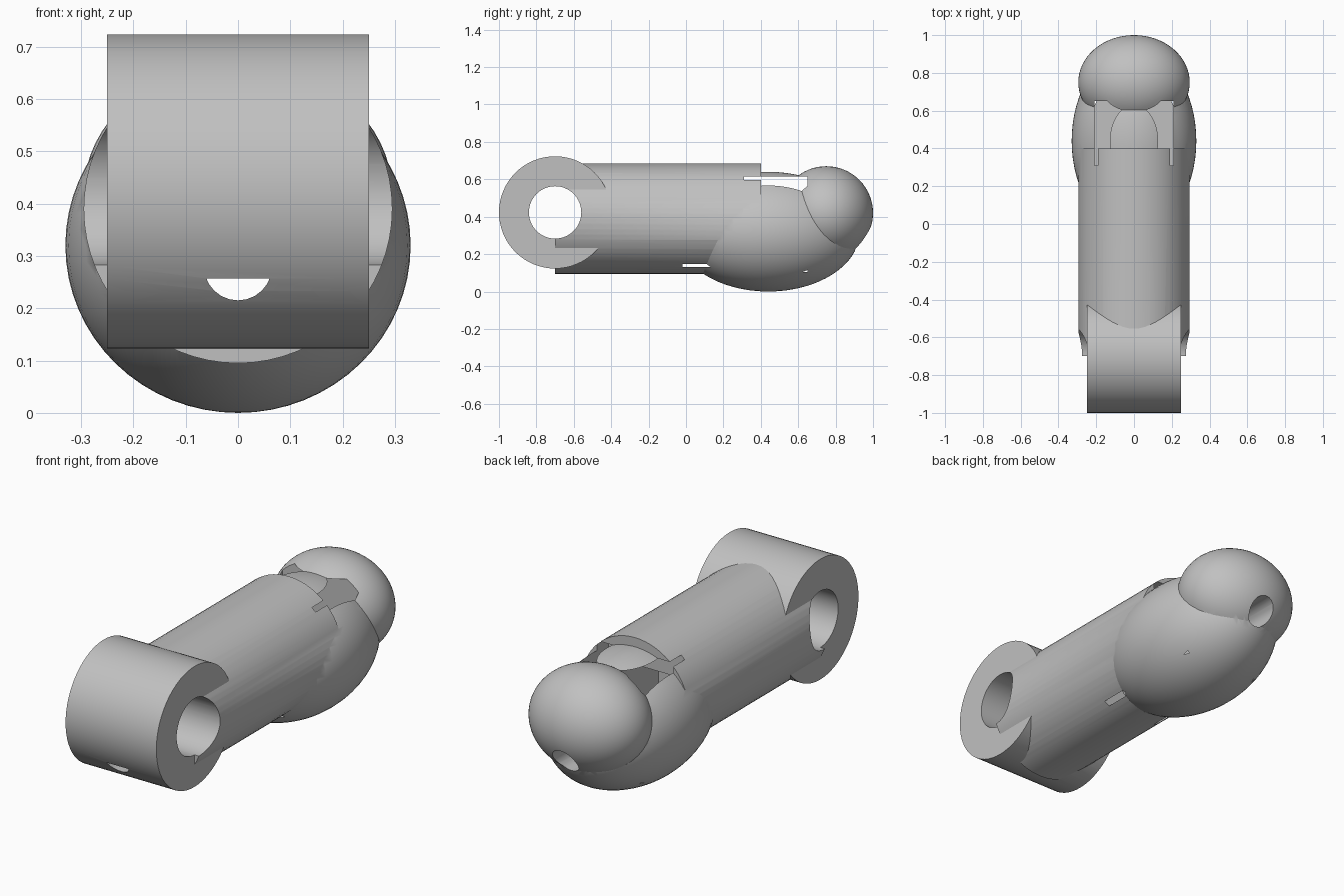
import bpy
import math

cube = bpy.data.objects.get("Cube")
if cube:
    bpy.data.objects.remove(cube, do_unlink=True)

grey = bpy.data.materials.new("plain_grey")
grey.use_nodes = True
tone = (0.53, 0.53, 0.53, 1)
grey.diffuse_color = tone
grey.node_tree.nodes["Principled BSDF"].inputs["Base Color"].default_value = tone


def finish(name):
    ob = bpy.context.object
    ob.name = name
    ob.data.materials.append(grey)
    bpy.ops.object.transform_apply(location=False, rotation=True, scale=True)
    return ob


def rod(name, radius, length, centre, along, sides=64):
    turn = {"x": (0, math.pi / 2, 0), "y": (math.pi / 2, 0, 0)}[along]
    bpy.ops.mesh.primitive_cylinder_add(vertices=sides, radius=radius, depth=length,
                                        location=centre, rotation=turn)
    return finish(name)


def ellipsoid(name, radii, centre):
    bpy.ops.mesh.primitive_uv_sphere_add(segments=64, ring_count=32, radius=1,
                                         location=centre)
    bpy.context.object.scale = radii
    return finish(name)


def block(name, low, high):
    bpy.ops.mesh.primitive_cube_add(
        size=1, location=[(a + b) / 2 for a, b in zip(low, high)])
    bpy.context.object.scale = [b - a for a, b in zip(low, high)]
    return finish(name)


def combine(body, other, operation):
    mod = body.modifiers.new(other.name, "BOOLEAN")
    mod.operation = operation
    mod.solver = "EXACT"
    mod.object = other
    bpy.context.view_layer.objects.active = body
    bpy.ops.object.modifier_apply(modifier=mod.name)
    bpy.data.objects.remove(other, do_unlink=True)


# Solid parts: shaft, hinge barrel, soft pad below and rounded tip
body = rod("finger_segment", 0.295, 1.1, (0, -0.15, 0.39), "y")
solids = [
    rod("hinge_barrel", 0.3, 0.5, (0, -0.7, 0.423), "x"),
    ellipsoid("finger_pad", (0.33, 0.49, 0.32), (0, 0.44, 0.32)),
    ellipsoid("finger_tip", (0.295, 0.25, 0.25), (0, 0.75, 0.42)),
]
for part in solids:
    combine(body, part, "UNION")

# Openings: hinge pin bore, cord channel, nail pocket and inner chamber
cutters = [
    rod("pin_bore", 0.14, 1, (0, -0.7, 0.423), "x"),
    rod("cord_channel", 0.065, 2.15, (0, 0.125, 0.28), "y", 24),
    block("nail_pocket", (-0.21, 0.31, 0.105), (0.21, 0.65, 0.615)),
    block("inner_chamber", (-0.166, -0.02, 0.13), (0.166, 0.33, 0.5)),
]
for cutter in cutters:
    combine(body, cutter, "DIFFERENCE")

# Smooth curved surfaces with crisp seams
bpy.ops.object.select_all(action="DESELECT")
body.select_set(True)
bpy.context.view_layer.objects.active = body
bpy.ops.object.shade_smooth_by_angle(angle=math.radians(25))
